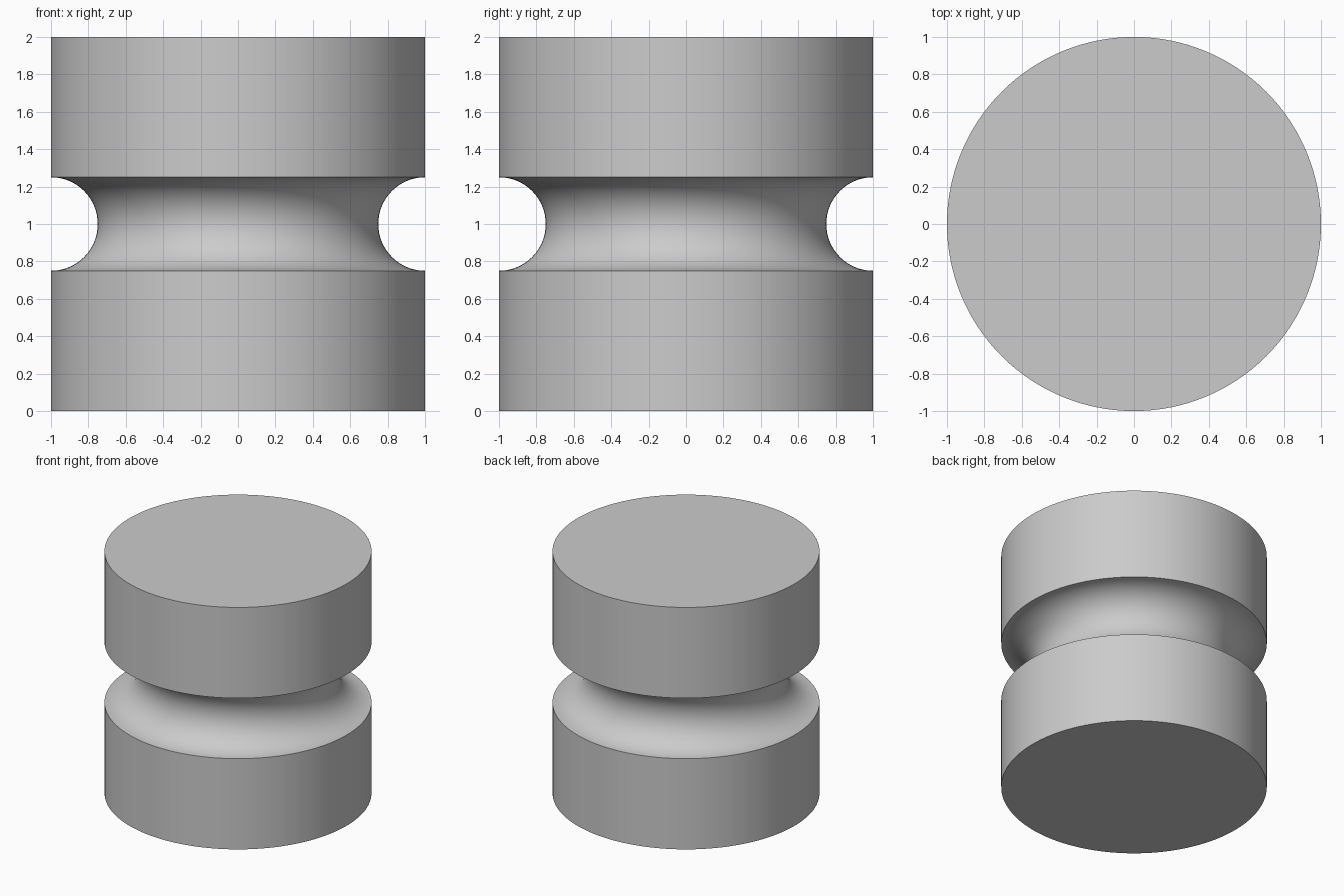
import bpy
import bmesh
from math import sin, cos, pi, radians
from mathutils import Vector

cube = bpy.data.objects.get("Cube")
if cube:
    bpy.data.objects.remove(cube, do_unlink=True)

RADIUS, HEIGHT, GROOVE = 1.0, 2.0, 0.25
SIDES, GROOVE_STEPS = 128, 32

# Plain grey material
grey = bpy.data.materials.new("plain grey")
grey.use_nodes = True
colour = (0.6, 0.6, 0.6, 1.0)
grey.diffuse_color = colour
grey.node_tree.nodes["Principled BSDF"].inputs["Base Color"].default_value = colour

# Half profile: straight wall, semicircular groove at mid height, straight wall
profile = [(RADIUS, 0)]
for i in range(GROOVE_STEPS + 1):
    a = pi * i / GROOVE_STEPS
    profile.append((RADIUS - GROOVE * sin(a), HEIGHT / 2 - GROOVE * cos(a)))
profile.append((RADIUS, HEIGHT))

# Revolve the profile into rings, then bridge and cap them
bm = bmesh.new()
rings = []
for r, z in profile:
    angles = [2 * pi * k / SIDES for k in range(SIDES)]
    rings.append([bm.verts.new(Vector((r * cos(a), r * sin(a), z))) for a in angles])
for low, high in zip(rings, rings[1:]):
    for k in range(SIDES):
        n = (k + 1) % SIDES
        bm.faces.new((low[k], low[n], high[n], high[k]))
bm.faces.new(rings[0][::-1])
bm.faces.new(rings[-1])

mesh = bpy.data.meshes.new("grooved_cylinder")
bm.to_mesh(mesh)
bm.free()
mesh.materials.append(grey)
spool = bpy.data.objects.new("grooved_cylinder", mesh)
bpy.context.collection.objects.link(spool)

# Smooth sides with crisp rims and groove lips
bpy.ops.object.select_all(action='DESELECT')
spool.select_set(True)
bpy.context.view_layer.objects.active = spool
bpy.ops.object.shade_smooth_by_angle(angle=radians(30))
